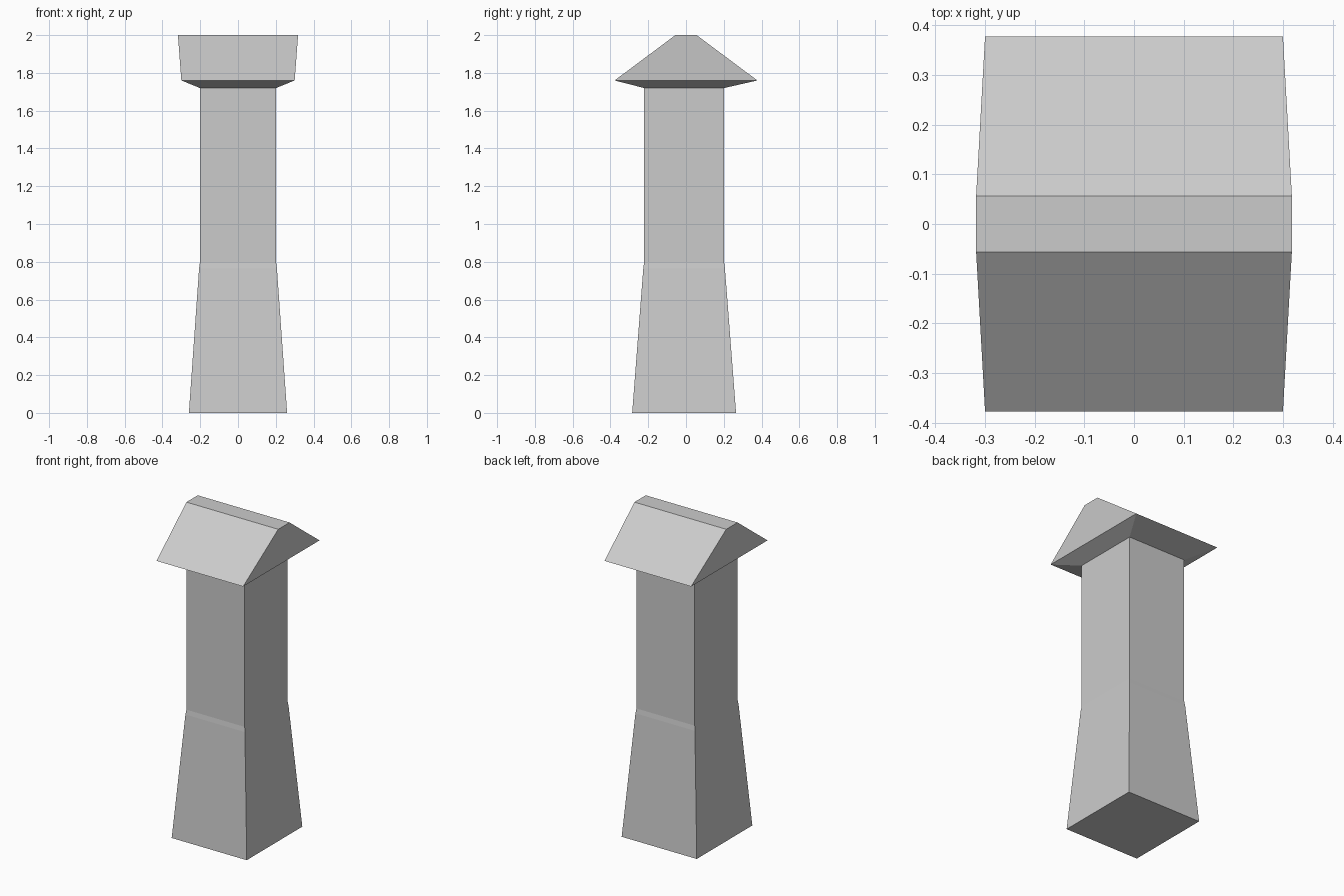
import bpy
import bmesh

if "Cube" in bpy.data.objects:
    bpy.data.objects.remove(bpy.data.objects["Cube"], do_unlink=True)

# Plain grey stone
stone = bpy.data.materials.new("stone grey")
stone.use_nodes = True
GREY = (0.6, 0.6, 0.6, 1)
stone.diffuse_color = GREY
stone.node_tree.nodes["Principled BSDF"].inputs["Base Color"].default_value = GREY


def loft(name, rings):
    """Stack rectangles given as (z, half width, front y, back y) and skin them."""
    bm = bmesh.new()
    loops = [[bm.verts.new(p) for p in ((-w, f, z), (w, f, z), (w, b, z), (-w, b, z))]
             for z, w, f, b in rings]
    for low, high in zip(loops, loops[1:]):
        for i in range(4):
            j = (i + 1) % 4
            bm.faces.new((low[i], low[j], high[j], high[i]))
    bm.faces.new(loops[0][::-1])
    bm.faces.new(loops[-1])
    bmesh.ops.recalc_face_normals(bm, faces=bm.faces)
    mesh = bpy.data.meshes.new(name)
    bm.to_mesh(mesh)
    bm.free()
    mesh.materials.append(stone)
    obj = bpy.data.objects.new(name, mesh)
    bpy.context.collection.objects.link(obj)
    return obj


# Shaft with flared foot and a narrow sloping ledge above it
loft("shaft", [(0, 0.26, -0.285, 0.265),
               (0.765, 0.206, -0.226, 0.206),
               (0.795, 0.202, -0.222, 0.202),
               (1.72, 0.202, -0.222, 0.202)])

# Cap: sloped soffit, wide eaves and a flat-topped ridge
loft("roof_cap", [(1.72, 0.202, -0.222, 0.202),
                  (1.76, 0.30, -0.378, 0.378),
                  (2.0, 0.318, -0.056, 0.056)])
